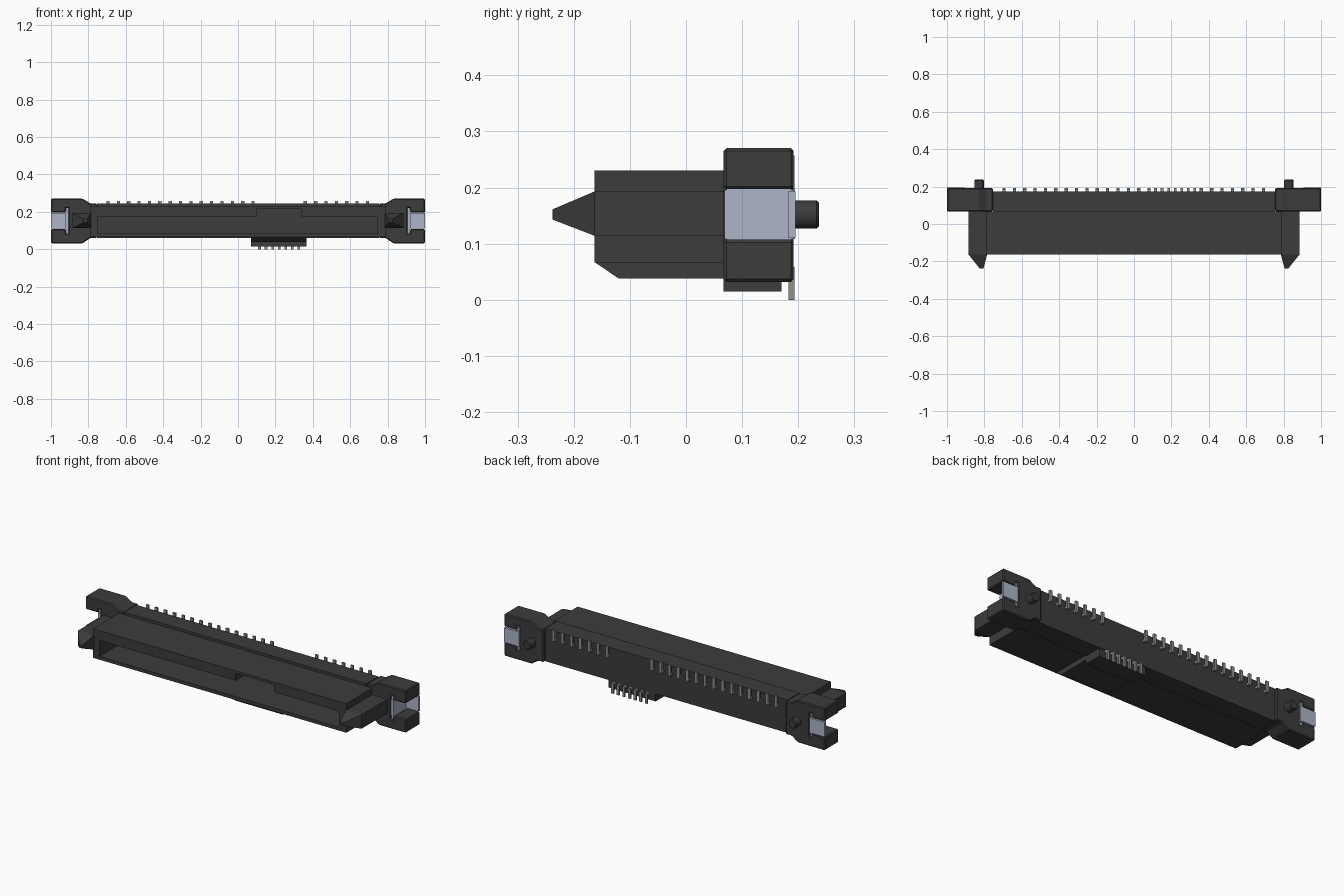
import bpy, bmesh
from mathutils import Vector

if "Cube" in bpy.data.objects:
    bpy.data.objects.remove(bpy.data.objects["Cube"], do_unlink=True)


def material(name, rgb):
    m = bpy.data.materials.new(name)
    m.use_nodes = True
    m.diffuse_color = (*rgb, 1)
    m.node_tree.nodes["Principled BSDF"].inputs["Base Color"].default_value = (*rgb, 1)
    return m


BLACK = material("black_plastic", (0.045, 0.045, 0.045))
STEEL = material("blue_steel", (0.42, 0.46, 0.58))
PIN = material("grey_pin_metal", (0.28, 0.28, 0.27))


def finish(name, bm, mat, bevel=0):
    bmesh.ops.recalc_face_normals(bm, faces=bm.faces)
    me = bpy.data.meshes.new(name)
    bm.to_mesh(me)
    bm.free()
    me.materials.append(mat)
    ob = bpy.data.objects.new(name, me)
    bpy.context.collection.objects.link(ob)
    if bevel:
        mod = ob.modifiers.new("edge_chamfer", 'BEVEL')
        mod.width = bevel
        mod.segments = 1
    return ob


def add_box(bm, x, y, z):
    vs = [bm.verts.new((a, b, c)) for a in x for b in y for c in z]
    for f in ((0, 1, 3, 2), (4, 6, 7, 5), (0, 4, 5, 1), (2, 3, 7, 6), (0, 2, 6, 4), (1, 5, 7, 3)):
        bm.faces.new([vs[i] for i in f])


def box(name, x, y, z, mat, bevel=0):
    bm = bmesh.new()
    add_box(bm, x, y, z)
    return finish(name, bm, mat, bevel)


def prism(name, loops, y0, y1, mat, bevel=0):
    """Extrude an XZ outline (further loops are holes) along Y."""
    bm = bmesh.new()
    edges = []
    for pts in loops:
        vs = [bm.verts.new((x, y0, z)) for x, z in pts]
        edges += [bm.edges.new((vs[i - 1], vs[i])) for i in range(len(vs))]
    if len(loops) == 1:
        bm.faces.new(vs)
    else:
        bmesh.ops.triangle_fill(bm, edges=edges, use_beauty=True)
    ext = bmesh.ops.extrude_face_region(bm, geom=bm.faces[:], use_keep_orig=True)
    moved = [g for g in ext["geom"] if isinstance(g, bmesh.types.BMVert)]
    bmesh.ops.translate(bm, verts=moved, vec=Vector((0, y1 - y0, 0)))
    return finish(name, bm, mat, bevel)


# Shroud tube with the keyed slot
outer = [(-0.79, 0.066), (0.79, 0.066), (0.79, 0.23), (-0.79, 0.23)]
slot = [(-0.75, 0.085), (0.745, 0.085), (0.745, 0.175), (0.34, 0.175),
        (0.34, 0.215), (0.10, 0.215), (0.10, 0.175), (-0.75, 0.175)]
prism("shroud", [outer, slot], -0.163, 0.068, BLACK)

# Rear block closing the slot
box("rear_block", (-0.755, 0.755), (0.067, 0.174), (0.06, 0.245), BLACK)

# Underside key with sloped front, and the deeper contact housing behind it
bm = bmesh.new()
side = [(-0.163, 0.067), (-0.12, 0.038), (0.068, 0.038), (0.068, 0.067)]
ends = [[bm.verts.new((x, y, z)) for y, z in side] for x in (0.07, 0.365)]
for e in ends:
    bm.faces.new(e)
for i in range(4):
    bm.faces.new((ends[0][i - 1], ends[0][i], ends[1][i], ends[1][i - 1]))
finish("underside_key", bm, BLACK)
box("contact_housing", (0.07, 0.365), (0.067, 0.17), (0.015, 0.07), BLACK)

# Mirrored end parts
end_profile = [(0.755, 0.06), (0.79, 0.06), (0.83, 0.032), (1, 0.032), (1, 0.107),
               (0.92, 0.107), (0.92, 0.085), (0.905, 0.085), (0.905, 0.22),
               (0.92, 0.22), (0.92, 0.197), (1, 0.197), (1, 0.27), (0.83, 0.27),
               (0.79, 0.245), (0.755, 0.245)]
for s, tag in ((1, "left"), (-1, "right")):
    prism(tag + "_end_block", [[(s * x, z) for x, z in end_profile]],
          0.067, 0.192, BLACK, 0.005)

    # Guide rail along the shroud with a tapered nose
    bm = bmesh.new()
    rings = []
    for y, x0, x1, z0, z1 in ((0.07, 0.785, 0.885, 0.114, 0.193),
                              (-0.163, 0.785, 0.885, 0.114, 0.193),
                              (-0.238, 0.805, 0.825, 0.143, 0.161)):
        rings.append([bm.verts.new((s * x, y, z))
                      for x, z in ((x0, z0), (x1, z0), (x1, z1), (x0, z1))])
    for a, b in zip(rings, rings[1:]):
        for i in range(4):
            bm.faces.new((a[i - 1], a[i], b[i], b[i - 1]))
    bm.faces.new(rings[0])
    bm.faces.new(rings[-1])
    finish(tag + "_guide_rail", bm, BLACK)

    # Bent steel clip: plate in the slit and a tab turned outward at the rear
    bm = bmesh.new()
    xs = sorted((s * 0.906, s * 0.921))
    add_box(bm, xs, (0.069, 0.194), (0.108, 0.196))
    add_box(bm, sorted((s * 0.907, s * 0.919)), (0.072, 0.188), (0.088, 0.217))
    add_box(bm, sorted((s * 0.915, s * 1.0)), (0.182, 0.195), (0.11, 0.193))
    finish(tag + "_steel_clip", bm, STEEL)

    # Locating peg
    bpy.ops.mesh.primitive_cylinder_add(vertices=24, radius=0.025, depth=0.06,
                                        location=(s * 0.828, 0.207, 0.152),
                                        rotation=(1.570796, 0, 0))
    peg = bpy.context.object
    peg.name = tag + "_locating_peg"
    peg.data.materials.append(BLACK)
    bpy.ops.object.shade_smooth_by_angle()
    mod = peg.modifiers.new("edge_chamfer", 'BEVEL')
    mod.width = 0.004
    mod.segments = 1
    mod.limit_method = 'ANGLE'


def pin_row(name, start, pitch, count, width, z_tail, z_stub, y_root):
    """Row of bent pins: a short stub out of the plastic and a vertical tail."""
    bm = bmesh.new()
    for i in range(count):
        x = start + i * pitch
        span = (x - width / 2, x + width / 2)
        add_box(bm, span, (0.183, 0.193), z_tail)
        add_box(bm, span, (y_root, 0.184), z_stub)
    finish(name, bm, PIN)


pin_row("power_pins", -0.695, 0.0554, 15, 0.017, (0.195, 0.257), (0.195, 0.208), 0.17)
pin_row("signal_pins", 0.36, 0.0554, 7, 0.017, (0.195, 0.257), (0.195, 0.208), 0.17)
pin_row("lower_pins", 0.115, 0.035, 7, 0.014, (0.0, 0.058), (0.046, 0.058), 0.165)
